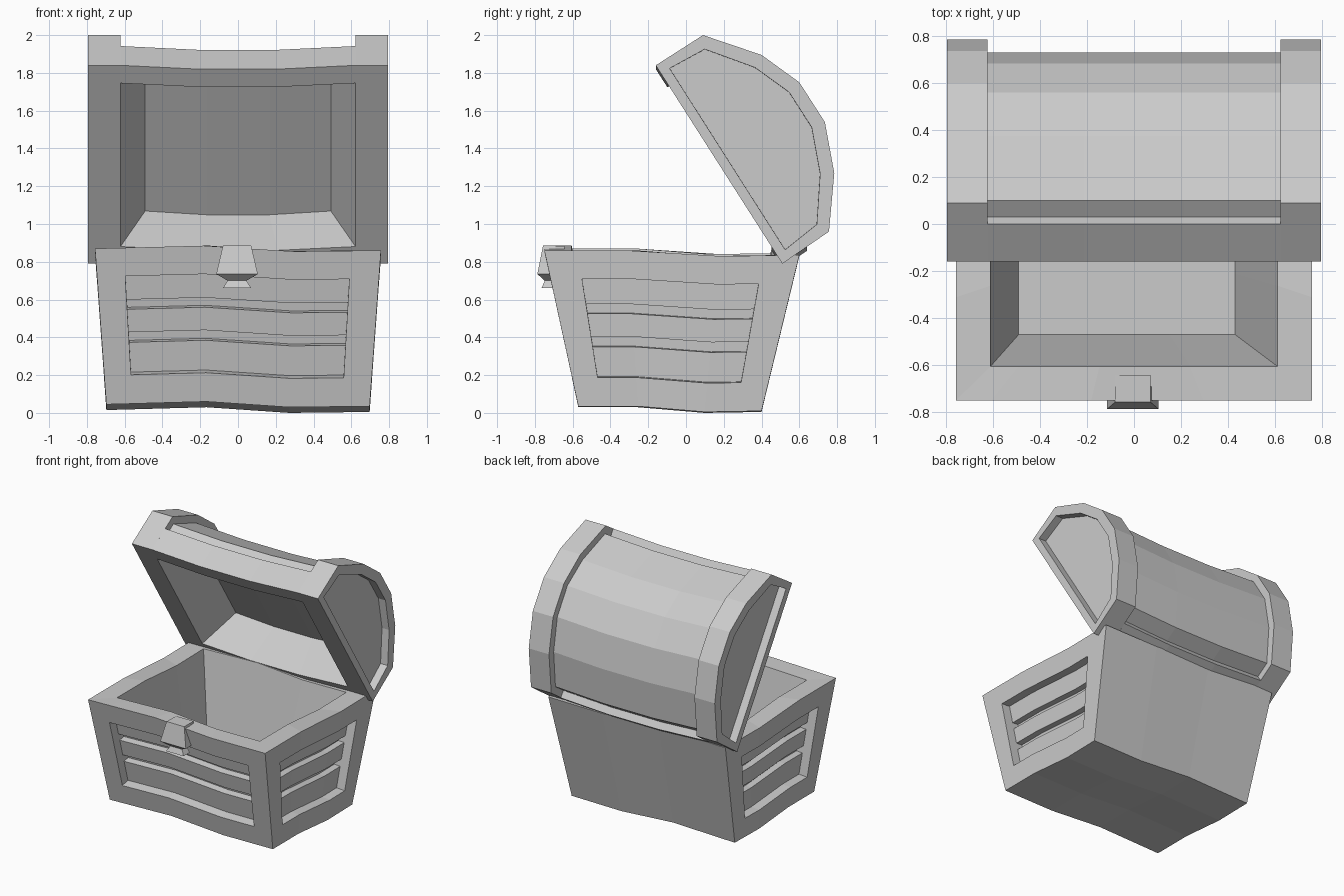
import bpy, bmesh
from mathutils import Vector

cube = bpy.data.objects.get("Cube")
if cube:
    bpy.data.objects.remove(cube)

grey = bpy.data.materials.new("plain_grey")
grey.use_nodes = True
grey.diffuse_color = (0.6, 0.6, 0.6, 1)
grey.node_tree.nodes["Principled BSDF"].inputs["Base Color"].default_value = (0.6, 0.6, 0.6, 1)


def finish(bm, name):
    bmesh.ops.remove_doubles(bm, verts=bm.verts, dist=0.0005)
    bmesh.ops.recalc_face_normals(bm, faces=bm.faces)
    mesh = bpy.data.meshes.new(name)
    bm.to_mesh(mesh)
    bm.free()
    mesh.materials.append(grey)
    obj = bpy.data.objects.new(name, mesh)
    bpy.context.collection.objects.link(obj)
    return obj


def face(bm, points):
    return bm.faces.new([bm.verts.new(p) for p in points])


def bridge(bm, a, b):
    """Quads between two closed loops of points."""
    n = len(a)
    for i in range(n):
        j = (i + 1) % n
        face(bm, (a[i], a[j], b[j], b[i]))


def lerp(table, t):
    for (t0, a), (t1, b) in zip(table, table[1:]):
        if t <= t1:
            return a + (b - a) * (t - t0) / (t1 - t0)
    return table[-1][1]


# Chest body: tapered box with wavy planking
WAVE_X = [(-1, 0.01), (-0.24, 0.025), (0.39, -0.005), (1, 0)]
WAVE_Y = [(-1, 0.035), (-0.35, 0.035), (0.38, 0.005), (1, 0.01)]
COLS_X = [-1, -0.8, -0.24, 0.39, 0.79, 1]
COLS_Y = [-1, -0.74, -0.35, 0.38, 0.72, 1]
ROWS = [0, 0.185, 0.376, 0.441, 0.588, 0.65, 0.818, 1]
PLANK, GROOVE = 0.07, 0.12


def wave(u, v):
    return lerp(WAVE_X, u) + lerp(WAVE_Y, v)


def outer(u, v, w):
    front, back = -0.57 - 0.18 * w, 0.4 + 0.2 * w
    y = front + (back - front) * (v + 1) / 2
    return Vector((u * (0.697 + 0.06 * w), y, 0.825 * w + wave(u, v)))


def inner(u, v, w):
    x = (-0.49 + (u + 1) * 0.46) if w == 0 else 0.61 * u
    y0, y1 = (-0.605, 0.45) if w else (-0.47, 0.33)
    z = 0.825 + wave(u, v) if w else 0.15
    return Vector((x, y0 + (y1 - y0) * (v + 1) / 2, z))


def wall(bm, cols, place, inward, panelled):
    """Stepped wall: frame flush, planks set back, grooves deeper."""
    inward = Vector(inward).normalized()
    nc, nr = len(cols) - 1, len(ROWS) - 1

    def depth(i, j):
        if not panelled or i in (0, nc - 1) or j in (0, nr - 1):
            return 0
        return PLANK if j % 2 else GROOVE

    def at(i, j, d):
        return place(cols[i], ROWS[j]) + inward * d

    for i in range(nc):
        for j in range(nr):
            d = depth(i, j)
            face(bm, (at(i, j, d), at(i + 1, j, d), at(i + 1, j + 1, d), at(i, j + 1, d)))
            if i + 1 < nc and depth(i + 1, j) != d:
                e = depth(i + 1, j)
                face(bm, (at(i + 1, j, d), at(i + 1, j, e), at(i + 1, j + 1, e), at(i + 1, j + 1, d)))
            if j + 1 < nr and depth(i, j + 1) != d:
                e = depth(i, j + 1)
                face(bm, (at(i, j + 1, d), at(i, j + 1, e), at(i + 1, j + 1, e), at(i + 1, j + 1, d)))


bm = bmesh.new()
wall(bm, COLS_X, lambda c, w: outer(c, -1, w), (0, 1, 0.21), True)
wall(bm, COLS_X, lambda c, w: outer(c, 1, w), (0, -1, 0.24), False)
for s in (-1, 1):
    wall(bm, COLS_Y, lambda c, w: outer(s, c, w), (-s, 0, 0.07), True)
for u0, u1 in zip(COLS_X, COLS_X[1:]):
    for v0, v1 in zip(COLS_Y, COLS_Y[1:]):
        face(bm, [outer(u, v, 0) for u, v in ((u0, v0), (u0, v1), (u1, v1), (u1, v0))])
ring = ([(u, -1) for u in COLS_X[:-1]] + [(1, v) for v in COLS_Y[:-1]]
        + [(u, 1) for u in COLS_X[:0:-1]] + [(-1, v) for v in COLS_Y[:0:-1]])
rim = [inner(u, v, 1) for u, v in ring]
floor = [inner(u, v, 0) for u, v in ring]
bridge(bm, [outer(u, v, 1) for u, v in ring], rim)
bridge(bm, rim, floor)
face(bm, floor)
finish(bm, "chest_body")

# Lid end caps with a recessed side panel
CAP_X = 0.622
CAP = [(-0.16, 1.84), (0.09, 2.0), (0.4, 1.895), (0.6, 1.75),
       (0.735, 1.54), (0.785, 1.27), (0.757, 0.96), (0.51, 0.79)]
for s, name in ((1, "left_lid_cap"), (-1, "right_lid_cap")):
    bm = bmesh.new()
    near = [(s * CAP_X, y, z) for y, z in CAP]
    far = [(s * 0.795, y, z) for y, z in CAP]
    bridge(bm, near, far)
    face(bm, near)
    face(bm, far)
    bmesh.ops.remove_doubles(bm, verts=bm.verts, dist=0.0005)
    bmesh.ops.recalc_face_normals(bm, faces=bm.faces)
    side = [f for f in bm.faces if f.normal.x * s > 0.9]
    bmesh.ops.inset_individual(bm, faces=side, thickness=0.075)
    bmesh.ops.inset_individual(bm, faces=side, thickness=0.001, depth=-0.06)
    finish(bm, name)

# Lid barrel: raised rim bands, sunken curved boards and hollow underside
BARREL = [(-0.16, 1.84), (0, 1.942), (0.03, 1.895), (0.1, 1.94), (0.375, 1.843),
          (0.56, 1.715), (0.683, 1.52), (0.728, 1.267), (0.706, 0.99),
          (0.609, 0.924), (0.64, 0.878), (0.51, 0.79)]


def under(along, deep):
    return (-0.16 + 0.538 * along + 0.843 * deep, 1.84 - 0.843 * along + 0.538 * deep)


HOLLOW = [under(1.138, 0), under(1.1, 0.29), under(0.25, 0.29), under(0.112, 0)]


def section(x, sag):
    loop = [(x, y, z - sag) for y, z in BARREL]
    for k, (y, z) in enumerate(HOLLOW):
        loop.append((x * 0.79 if k in (1, 2) else x, y, z - sag))
    return loop


bm = bmesh.new()
stations = [section(x, sag) for x, sag in ((-CAP_X, 0), (-0.21, 0.02), (0.21, 0.02), (CAP_X, 0))]
for a, b in zip(stations, stations[1:]):
    bridge(bm, a, b)
for end in (stations[0], stations[-1]):
    face(bm, end[-4:])
    outline = end[:len(BARREL)] + [end[-4], end[-1]]
    face(bm, outline)
finish(bm, "lid_barrel")

# Lock: flared plate with a pinched lower tab, hooked over the rim
bm = bmesh.new()
loops = []
for z, half, y in ((0.885, 0.075, -0.757), (0.735, 0.11, -0.787),
                   (0.7, 0.05, -0.748), (0.66, 0.075, -0.765)):
    loops.append([(-0.005 + sx * half, yy, z)
                  for sx, yy in ((-1, y), (1, y), (1, -0.69), (-1, -0.69))])
for a, b in zip(loops, loops[1:]):
    bridge(bm, a, b)
face(bm, loops[0])
face(bm, loops[-1])
finish(bm, "lock_plate")

bm = bmesh.new()
bmesh.ops.create_cube(bm, size=1)
for v in bm.verts:
    v.co = Vector((-0.005 + v.co.x * 0.15, -0.697 + v.co.y * 0.11, 0.855 + v.co.z * 0.058))
finish(bm, "lock_hook")
